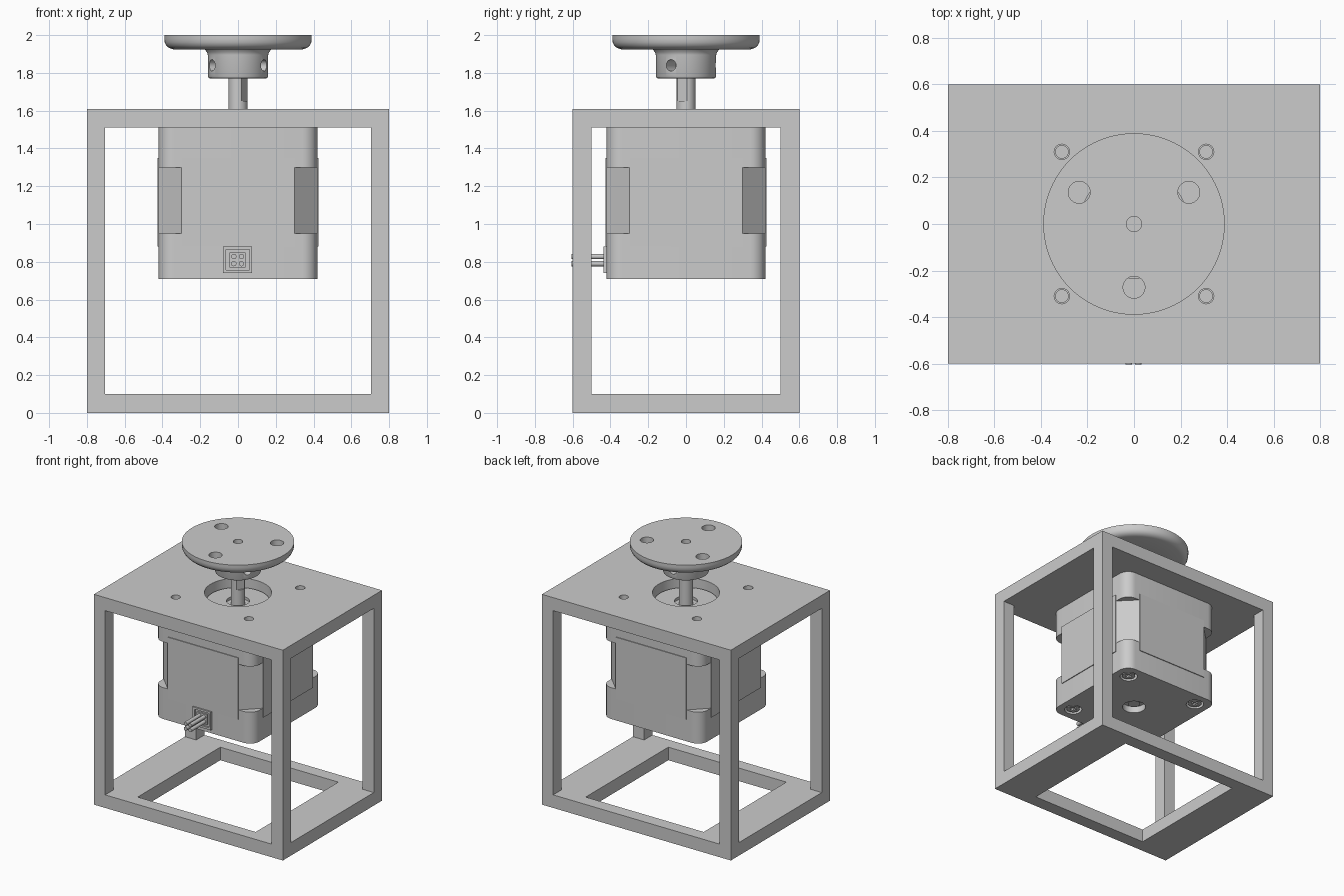
import bpy, bmesh, math
from mathutils import Matrix, Vector

cube = bpy.data.objects.get("Cube")
if cube:
    bpy.data.objects.remove(cube, do_unlink=True)

grey = bpy.data.materials.new("plain grey")
grey.use_nodes = True
COLOUR = (0.6, 0.6, 0.6, 1)
grey.diffuse_color = COLOUR
grey.node_tree.nodes["Principled BSDF"].inputs["Base Color"].default_value = COLOUR


def make(name, bm):
    bmesh.ops.recalc_face_normals(bm, faces=bm.faces)
    mesh = bpy.data.meshes.new(name)
    bm.to_mesh(mesh)
    bm.free()
    obj = bpy.data.objects.new(name, mesh)
    bpy.context.collection.objects.link(obj)
    mesh.materials.append(grey)
    return obj


def activate(obj):
    bpy.ops.object.select_all(action='DESELECT')
    obj.select_set(True)
    bpy.context.view_layer.objects.active = obj


def smooth(obj):
    activate(obj)
    bpy.ops.object.shade_smooth_by_angle(angle=math.radians(32))


def add_box(bm, lo, hi):
    lo, hi = Vector(lo), Vector(hi)
    bmesh.ops.create_cube(bm, size=1, matrix=Matrix.Translation((lo + hi) / 2)
                          @ Matrix.Diagonal((*(hi - lo), 1)))


def add_rod(bm, start, end, radius, sides=32):
    start, end = Vector(start), Vector(end)
    turn = (end - start).to_track_quat('Z', 'Y').to_matrix().to_4x4()
    bmesh.ops.create_cone(bm, cap_ends=True, segments=sides, radius1=radius, radius2=radius,
                          depth=(end - start).length,
                          matrix=Matrix.Translation((start + end) / 2) @ turn)


def box(name, lo, hi):
    bm = bmesh.new()
    add_box(bm, lo, hi)
    return make(name, bm)


def rods(name, items):
    bm = bmesh.new()
    for item in items:
        add_rod(bm, *item)
    return make(name, bm)


def prism(name, outline, z0, z1):
    bm = bmesh.new()
    base = bm.faces.new([bm.verts.new((x, y, z0)) for x, y in outline])
    top = bmesh.ops.extrude_face_region(bm, geom=[base])["geom"]
    bmesh.ops.translate(bm, vec=(0, 0, z1 - z0),
                        verts=[v for v in top if isinstance(v, bmesh.types.BMVert)])
    return make(name, bm)


def lathe(name, profile, steps=72):
    bm = bmesh.new()
    verts = [bm.verts.new((r, 0, z)) for r, z in profile]
    edges = [bm.edges.new(pair) for pair in zip(verts, verts[1:])]
    bmesh.ops.spin(bm, geom=verts + edges, cent=(0, 0, 0), axis=(0, 0, 1),
                   angle=math.tau, steps=steps)
    bmesh.ops.remove_doubles(bm, verts=bm.verts, dist=1e-4)
    return make(name, bm)


def cut(obj, cutter):
    cutter.hide_render = True
    mod = obj.modifiers.new("cut", 'BOOLEAN')
    mod.operation, mod.solver, mod.object = 'DIFFERENCE', 'EXACT', cutter
    activate(obj)
    bpy.ops.object.modifier_apply(modifier=mod.name)
    bpy.data.objects.remove(cutter, do_unlink=True)


def polar(radius, degrees, z):
    a = math.radians(degrees)
    return Vector((radius * math.cos(a), radius * math.sin(a), z))


corners = [(x, y) for x in (-.31, .31) for y in (-.31, .31)]

# Mounting frame: hollowed block with side windows, base opening and plate holes
frame = box("mounting_frame", (-.8, -.6, 0), (.8, .6, 1.61))
cut(frame, box("front_window", (-.705, -1, .1), (.705, 1, 1.51)))
cut(frame, box("side_window", (-1, -.5, .1), (1, .5, 1.51)))
cut(frame, box("base_opening", (-.5, -.5, -.1), (.5, .5, .2)))
cut(frame, rods("plate_holes", [((x, y, 1.4), (x, y, 1.7), .033) for x, y in corners]
                + [((0, 0, 1.4), (0, 0, 1.7), .233, 72)]))
smooth(frame)


# Motor end caps: square with rounded corners
def rounded_square(half, radius, steps=8):
    points = []
    for quarter in range(4):
        centre = polar((half - radius) * math.sqrt(2), 45 + 90 * quarter, 0)
        for i in range(steps + 1):
            p = centre + polar(radius, 90 * (quarter + i / steps), 0)
            points.append((p.x, p.y))
    return points


for name, z0, z1 in (("motor_bottom_cap", .71, .95), ("motor_top_cap", 1.30, 1.51)):
    cap = prism(name, rounded_square(.42, .08), z0, z1)
    if name == "motor_bottom_cap":
        wells = [((x, y, .6), (x, y, .75), .062) for x, y in corners]
        cut(cap, rods("screw_wells", wells + [((0, 0, .6), (0, 0, .76), .083)]))
    else:
        cut(cap, rods("thread_holes", [((x, y, 1.42), (x, y, 1.6), .027) for x, y in corners]))
    smooth(cap)

# Motor core with chamfered corners and slightly raised side panels
W, C = .42, .30
prism("motor_core", [(W, -C), (W, C), (C, W), (-C, W), (-W, C), (-W, -C), (-C, -W), (C, -W)],
      .95, 1.30)
P = .426
prism("motor_side_panels", [(P, -C), (P, C), (C, C), (C, P), (-C, P), (-C, C), (-P, C), (-P, -C),
                            (-C, -C), (-C, -P), (C, -P), (C, -C)], .88, 1.35)

# Cap screws with crossed slots
for i, (x, y) in enumerate(corners):
    screw = rods(f"cap_screw_{i + 1}", [((x, y, .715), (x, y, .76), .047)])
    for dx, dy in ((.03, .007), (.007, .03)):
        cut(screw, box("slot", (x - dx, y - dy, .7), (x + dx, y + dy, .735)))
    smooth(screw)

# Rear shaft end and pilot boss with bearing recess
smooth(rods("rear_shaft_end", [((0, 0, .735), (0, 0, .78), .045)]))
smooth(lathe("pilot_boss", [(0, 1.5), (.22, 1.5), (.22, 1.545), (.08, 1.545),
                            (.08, 1.525), (0, 1.525)]))

# Output shaft with a flat facing one set screw
shaft = rods("output_shaft", [((0, 0, 1.51), (0, 0, 1.85), .05, 48)])
flat = box("shaft_flat", (.04, -.1, 1.65), (.1, .1, 1.9))
flat.data.transform(Matrix.Rotation(math.radians(-30), 4, 'Z'))
cut(shaft, flat)
smooth(shaft)

# Flange coupling: turned profile, disc holes and radial set screw holes
flange = lathe("flange_coupling", [
    (0, 1.77), (.148, 1.77), (.156, 1.774), (.16, 1.782), (.16, 1.895), (.164, 1.91),
    (.178, 1.925), (.345, 1.925), (.365, 1.932), (.38, 1.945), (.388, 1.962), (.39, 1.98),
    (.39, 2), (.033, 2), (.033, 1.9), (0, 1.9)], 96)
holes = []
for k in range(3):
    p = polar(.272, 30 + 120 * k, 0)
    holes.append((p + Vector((0, 0, 1.8)), p + Vector((0, 0, 2.1)), .047))
    holes.append((polar(.06, 90 + 120 * k, 1.84), polar(.25, 90 + 120 * k, 1.84), .03))
cut(flange, rods("coupling_holes", holes))
smooth(flange)

# Connector socket and four pins on the front of the motor
socket = box("connector_socket", (-.08, -.437, .74), (.075, -.41, .88))
cut(socket, box("socket_recess", (-.064, -.5, .756), (.06, -.424, .865)))
box("connector_plug", (-.045, -.435, .77), (.041, -.41, .85))
smooth(rods("connector_pins", [((x, -.605, z), (x, -.41, z), .014, 20)
                               for x in (-.022, .018) for z in (.79, .828)]))
